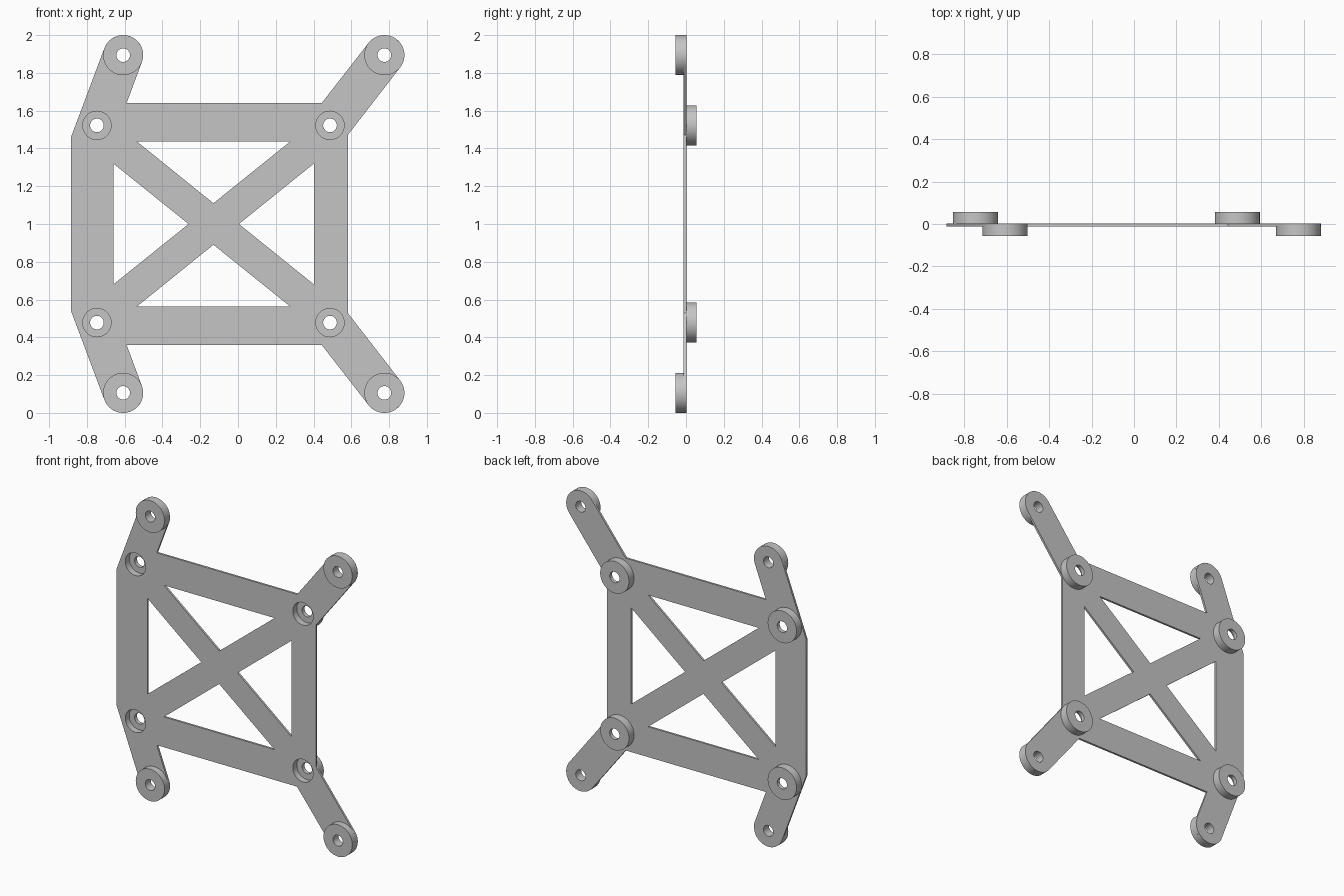
import bpy, bmesh, math

cube = bpy.data.objects.get("Cube")
if cube:
    bpy.data.objects.remove(cube, do_unlink=True)

grey = bpy.data.materials.new("light grey")
grey.use_nodes = True
colour = (0.56, 0.56, 0.56, 1)
grey.diffuse_color = colour
grey.node_tree.nodes["Principled BSDF"].inputs["Base Color"].default_value = colour

FRONT, BACK = -0.012, 0.002      # plate faces
REACH = 0.056                    # how far the bosses stand out
BOSS, BORE, HOLE = 0.106, 0.075, 0.036
SEGMENTS = 64
MID = 1.0                        # height of the mirror line


def arc(cx, cz, r, start, end, n):
    """Points on an arc, angles in degrees."""
    angles = [math.radians(start + (end - start) * i / n) for i in range(n + 1)]
    return [(cx + r * math.cos(a), cz + r * math.sin(a)) for a in angles]


def circle(cx, cz, r):
    return arc(cx, cz, r, 0, 360, SEGMENTS)[:-1]


def mirrored(points):
    return [(x, 2 * MID - z) for x, z in points]


def finish(name, bm):
    bmesh.ops.recalc_face_normals(bm, faces=bm.faces)
    mesh = bpy.data.meshes.new(name)
    bm.to_mesh(mesh)
    bm.free()
    mesh.materials.append(grey)
    obj = bpy.data.objects.new(name, mesh)
    bpy.context.collection.objects.link(obj)
    bpy.ops.object.select_all(action="DESELECT")
    obj.select_set(True)
    bpy.context.view_layer.objects.active = obj
    bpy.ops.object.shade_smooth_by_angle(angle=math.radians(30))


def plate(name, loops):
    """Fill the outline around its holes and give it thickness."""
    bm = bmesh.new()
    edges = []
    for loop in loops:
        verts = [bm.verts.new((x, FRONT, z)) for x, z in loop]
        edges += [bm.edges.new((v, verts[i - 1])) for i, v in enumerate(verts)]
    bmesh.ops.triangle_fill(bm, edges=edges, use_beauty=True, normal=(0, -1, 0))
    new = bmesh.ops.extrude_face_region(bm, geom=bm.faces[:])["geom"]
    bmesh.ops.translate(bm, vec=(0, BACK - FRONT, 0),
                        verts=[v for v in new if isinstance(v, bmesh.types.BMVert)])
    finish(name, bm)


def boss(name, cx, cz, profile):
    """Turn a (radius, y) profile about the boss axis."""
    bm = bmesh.new()
    rings = [[bm.verts.new((x, y, z)) for x, z in circle(cx, cz, r)] for r, y in profile]
    for a, b in zip(rings, rings[1:]):
        for i in range(SEGMENTS):
            bm.faces.new((a[i - 1], a[i], b[i], b[i - 1]))
    finish(name, bm)


# Boss centres, upper half
arm_ends = {"right": (-0.608, 1.894), "left": (0.775, 1.894)}
corners = {"right": (-0.747, 1.522), "left": (0.487, 1.522)}

# Plate outline with rounded arm ends
upper = [(-0.885, 1.457)]
upper += arc(*arm_ends["right"], BOSS, 159.6, -20.4, 32)
upper += [(-0.59, 1.64), (0.443, 1.64)]
upper += arc(*arm_ends["left"], BOSS, 142, -38, 32)
upper += [(0.582, 1.472)]
outline = upper + mirrored(upper)[::-1]

# Triangular windows between the cross braces
top_window = [(-0.537, 1.438), (0.278, 1.438), (-0.13, 1.11)]
right_window = [(-0.66, 1.32), (-0.66, 0.68), (-0.262, MID)]
left_window = [(0.402, 1.32), (0.402, 0.68), (0.005, MID)]
loops = [outline, top_window, mirrored(top_window), right_window, left_window]

for centres, radius in ((arm_ends, HOLE), (corners, BORE)):
    for c in centres.values():
        hole = circle(*c, radius)
        loops += [hole, mirrored(hole)]

plate("frame_plate", loops)

# Front spacers on the arms, counterbored rear bosses on the corners
spacer = [(BOSS, FRONT), (BOSS, -REACH), (HOLE, -REACH), (HOLE, FRONT)]
FLOOR = 0.03
counterbored = [(BORE, BACK), (BOSS, BACK), (BOSS, REACH), (HOLE, REACH),
                (HOLE, FLOOR), (BORE, FLOOR), (BORE, BACK)]
for side in ("right", "left"):
    for level in ("upper", "lower"):
        for part, centres, profile in (("arm_spacer", arm_ends, spacer),
                                       ("corner_boss", corners, counterbored)):
            x, z = centres[side]
            boss(f"{level}_{side}_{part}", x, z if level == "upper" else 2 * MID - z, profile)
